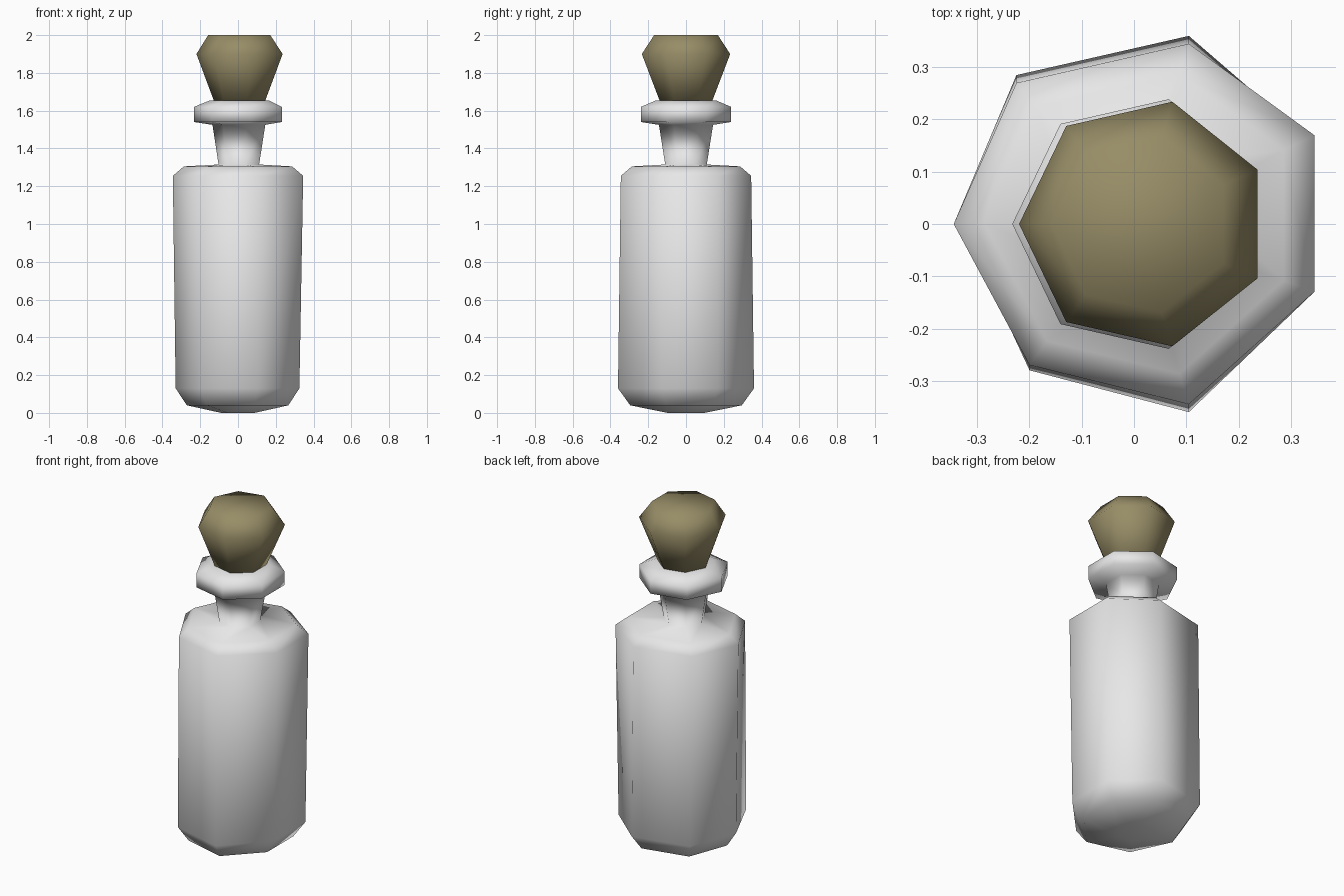
import bpy, bmesh, math

if "Cube" in bpy.data.objects:
    bpy.data.objects.remove(bpy.data.objects["Cube"])


def material(name, rgb):
    m = bpy.data.materials.new(name)
    m.diffuse_color = (*rgb, 1.0)
    m.use_nodes = True
    m.node_tree.nodes["Principled BSDF"].inputs["Base Color"].default_value = m.diffuse_color
    return m


def heptagon(r, cx, z):
    # seven-sided ring with one corner pointing to -x
    return [(cx + r * math.cos(math.pi + k * math.tau / 7),
             r * math.sin(math.pi + k * math.tau / 7), z) for k in range(7)]


def scaled(outline, s, z):
    return [(x * s, y * s, z) for x, y in outline]


def loft(name, rings, mat):
    bm = bmesh.new()
    loops = [[bm.verts.new(p) for p in ring] for ring in rings]
    for a, b in zip(loops, loops[1:]):
        for i in range(7):
            j = (i + 1) % 7
            bm.faces.new((a[i], a[j], b[j], b[i]))
    bm.faces.new(loops[0][::-1])
    bm.faces.new(loops[-1])
    bmesh.ops.recalc_face_normals(bm, faces=bm.faces)
    for f in bm.faces:
        f.smooth = True
    mesh = bpy.data.meshes.new(name)
    bm.to_mesh(mesh)
    bm.free()
    mesh.materials.append(mat)
    ob = bpy.data.objects.new(name, mesh)
    bpy.context.collection.objects.link(ob)
    return ob


glass = material("pale_glass", (0.8, 0.8, 0.8))
cork = material("cork_brown", (0.31, 0.265, 0.135))

# slightly uneven body outlines, counterclockwise from the -x corner
low = [(-.33, 0), (-.2, -.28), (.105, -.36), (.325, -.13),
       (.325, .17), (.105, .36), (-.225, .285)]
high = [(-.345, 0), (-.2, -.27), (.105, -.345), (.345, -.13),
        (.345, .17), (.105, .345), (-.225, .27)]

# bottle: body, shoulder, neck and lip in one loft
loft("bottle", [
    scaled(low, 0.27, 0.0),
    scaled(low, 0.82, 0.04),
    scaled(low, 1.0, 0.13),
    scaled(high, 1.0, 1.255),
    scaled(high, 0.83, 1.305),
    heptagon(0.113, 0.01, 1.315),
    heptagon(0.147, 0.012, 1.525),
    heptagon(0.245, 0.012, 1.54),
    heptagon(0.245, 0.012, 1.62),
    heptagon(0.162, 0.015, 1.655),
], glass)

# faceted stopper
loft("stopper", [
    heptagon(0.138, 0.015, 1.64),
    heptagon(0.24, 0.02, 1.90),
    heptagon(0.173, 0.015, 2.0),
], cork)
